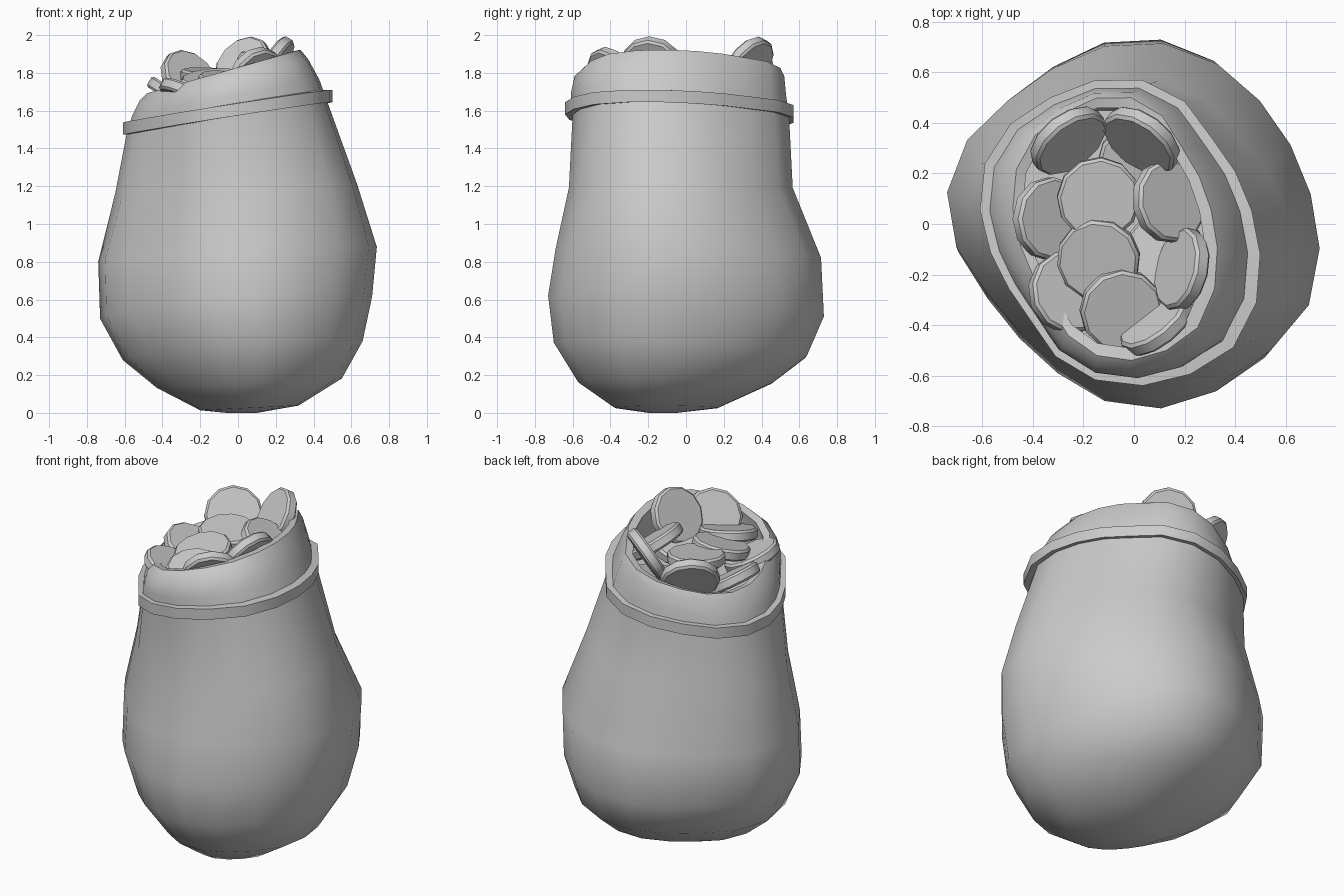
import bpy, bmesh
from math import cos, sin, pi, radians, floor
from mathutils import Vector

if "Cube" in bpy.data.objects:
    bpy.data.objects.remove(bpy.data.objects["Cube"])

N = 20
# polar outlines (every 22.5 degrees) of the lumpy belly and the skewed neck
BELLY = [.715, .69, .70, .725, .735, .70, .69, .735, .735, .66, .64, .67, .73, .74, .75, .765]
NECK = [.545, .52, .52, .585, .605, .59, .6, .585, .53, .49, .49, .56, .6, .62, .64, .6]


def sample(radii, t):
    """Smooth periodic interpolation of the outline radii."""
    i, n = floor(t), len(radii)
    f = t - i
    a, b, c, d = (radii[(i + k) % n] for k in (-1, 0, 1, 2))
    return b + .5 * f * (c - a + f * (2 * a - 5 * b + 4 * c - d + f * (3 * (b - c) + d - a)))


def outline(radii):
    pts = []
    for k in range(N):
        a = (k + .5) / N
        r = sample(radii, a * len(radii))
        pts.append((r * cos(2 * pi * a), r * sin(2 * pi * a)))
    xs, ys = zip(*pts)
    fit = lambda v, vs: 2 * (v - min(vs)) / (max(vs) - min(vs)) - 1
    return [(fit(x, xs), fit(y, ys)) for x, y in pts]


BELLY, NECK = outline(BELLY), outline(NECK)


def ring(bounds, heights, blend):
    """Tilted section: bounds and heights are given as left, right, front, back."""
    l, r, f, b = bounds
    zl, zr, zf, zb = heights
    out = []
    for (u0, v0), (u1, v1) in zip(BELLY, NECK):
        u, v = u0 + (u1 - u0) * blend, v0 + (v1 - v0) * blend
        out.append(((l + r) / 2 + u * (r - l) / 2, (f + b) / 2 + v * (b - f) / 2,
                    (zl + zr + zf + zb) / 4 + u * (zr - zl) / 2 + v * (zb - zf) / 2))
    return out


def loft(name, rings, closed=False, angle=40):
    bm = bmesh.new()
    rows = [[bm.verts.new(p) for p in r] for r in rings]
    pairs = list(zip(rows, rows[1:])) + ([(rows[-1], rows[0])] if closed else [])
    for a, b in pairs:
        for i in range(N):
            j = (i + 1) % N
            bm.faces.new((a[i], a[j], b[j], b[i]))
    if not closed:
        bm.faces.new(rows[0])
        bm.faces.new(rows[-1])
    bmesh.ops.recalc_face_normals(bm, faces=bm.faces)
    return finish(name, bm, angle)


def finish(name, bm, angle):
    me = bpy.data.meshes.new(name)
    bm.to_mesh(me)
    bm.free()
    ob = bpy.data.objects.new(name, me)
    bpy.context.collection.objects.link(ob)
    bpy.ops.object.select_all(action='DESELECT')
    ob.select_set(True)
    bpy.context.view_layer.objects.active = ob
    bpy.ops.object.shade_smooth_by_angle(angle=radians(angle))
    return ob


# sack: outside from base to rim, then folded down inside
loft("sack", [
    ring((-.06, .10, -.20, -.05), (0, 0, 0, 0), 0),
    ring((-.20, .32, -.38, .17), (.01, .035, .03, .03), 0),
    ring((-.43, .55, -.57, .46), (.12, .17, .17, .17), 0),
    ring((-.61, .66, -.70, .64), (.27, .36, .38, .31), 0),
    ring((-.73, .71, -.73, .73), (.50, .60, .62, .51), 0),
    ring((-.74, .735, -.69, .715), (.80, .87, .87, .82), .1),
    ring((-.65, .63, -.62, .565), (1.15, 1.20, 1.20, 1.20), .6),
    ring((-.59, .47, -.60, .545), (1.48, 1.66, 1.56, 1.56), 1),
    ring((-.56, .43, -.61, .53), (1.57, 1.76, 1.68, 1.67), 1),
    ring((-.52, .37, -.59, .52), (1.65, 1.87, 1.77, 1.77), 1),
    ring((-.48, .33, -.54, .50), (1.69, 1.92, 1.81, 1.81), 1),
    ring((-.44, .28, -.49, .46), (1.68, 1.91, 1.80, 1.80), 1),
    ring((-.46, .31, -.52, .46), (1.58, 1.76, 1.66, 1.68), 1),
    ring((-.47, .34, -.50, .45), (1.54, 1.64, 1.58, 1.60), 1),
])

# tie band around the neck
outer, inner = (-.61, .50, -.64, .57), (-.56, .44, -.585, .515)
low, high = (1.475, 1.645, 1.565, 1.55), (1.54, 1.71, 1.63, 1.615)
loft("tie_band", [ring(outer, low, 1), ring(outer, high, 1),
                  ring(inner, high, 1), ring(inner, low, 1)], closed=True)

# coins: centre, then facing direction
COINS = [
    ((-.14, .10, 1.78), (.05, -.1, 1)),
    ((-.14, -.14, 1.755), (-.1, -.25, 1)),
    ((-.05, -.34, 1.74), (.15, -.25, 1)),
    ((-.33, .02, 1.67), (.5, 0, .8)),
    ((.14, .09, 1.80), (.55, .1, .8)),
    ((.19, -.18, 1.84), (-.85, .2, .5)),
    ((-.26, .33, 1.77), (.5, -.65, .5)),
    ((.03, .33, 1.84), (-.5, -.68, .5)),
    ((-.26, -.27, 1.68), (.4, .15, .9)),
    ((.09, -.39, 1.78), (-.55, .68, .4)),
    ((.02, .24, 1.67), (0, -.2, 1)),
    ((.12, -.12, 1.70), (-.2, .1, 1)),
]
for k, (pos, direction) in enumerate(COINS):
    bm = bmesh.new()
    bmesh.ops.create_cone(bm, cap_ends=True, segments=12, radius1=.165, radius2=.165, depth=.065)
    rims = [e for e in bm.edges if abs(e.verts[0].co.z - e.verts[1].co.z) < .001]
    bmesh.ops.bevel(bm, geom=rims, offset=.012, segments=1, affect='EDGES')
    coin = finish(f"coin_{k + 1}", bm, 35)
    coin.location = pos
    coin.rotation_euler = Vector(direction).to_track_quat('Z', 'Y').to_euler()
